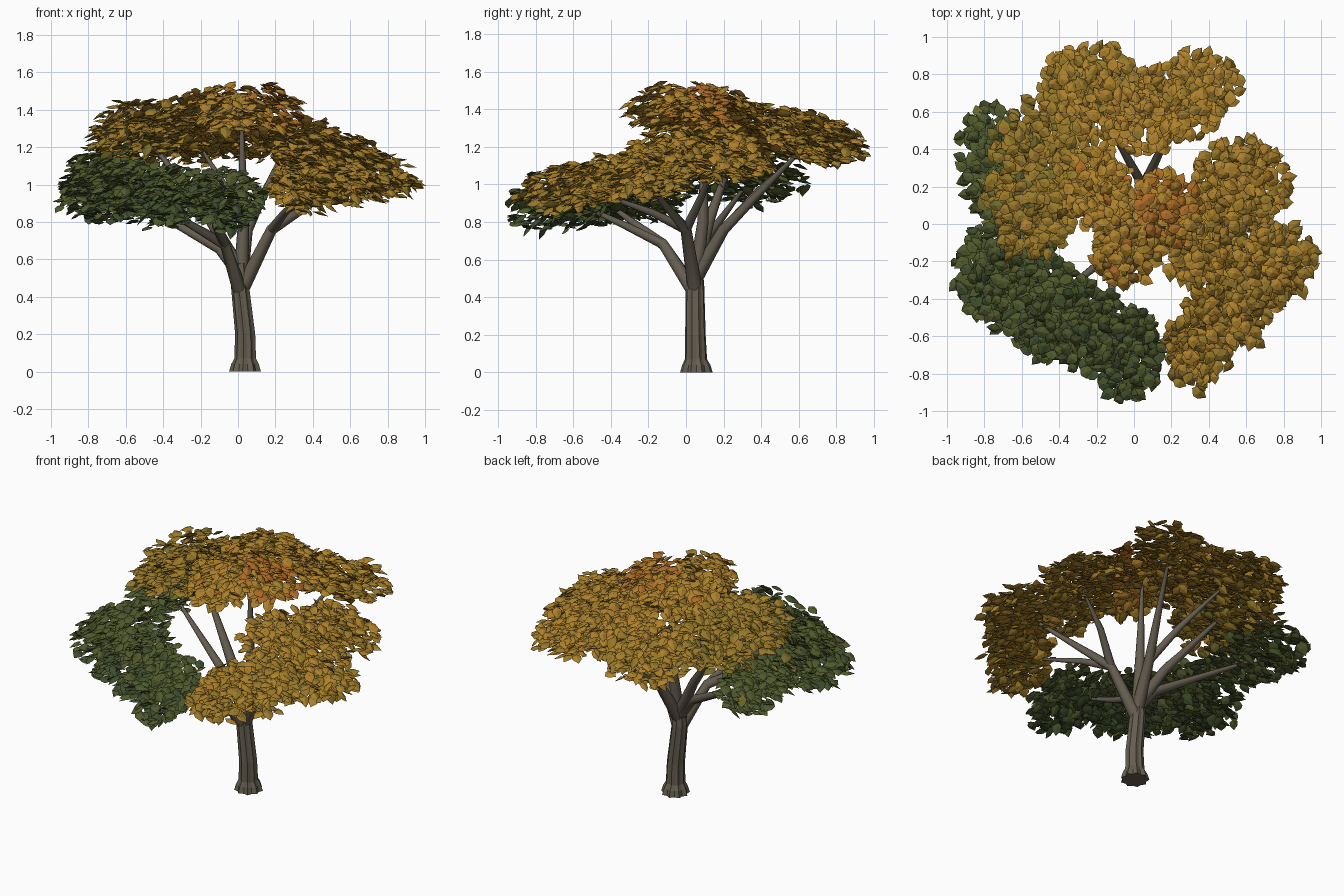
import bpy, bmesh, math, random
from mathutils import Vector, Matrix

if "Cube" in bpy.data.objects:
    bpy.data.objects.remove(bpy.data.objects["Cube"])

random.seed(7)


def material(name, rgb):
    m = bpy.data.materials.new(name)
    m.diffuse_color = (*rgb, 1)
    m.use_nodes = True
    m.node_tree.nodes["Principled BSDF"].inputs["Base Color"].default_value = m.diffuse_color
    return m


def finish(bm, name, mats):
    me = bpy.data.meshes.new(name)
    bm.to_mesh(me)
    bm.free()
    for m in mats:
        me.materials.append(m)
    ob = bpy.data.objects.new(name, me)
    bpy.context.collection.objects.link(ob)
    return ob


bark = material("bark", (0.13, 0.11, 0.08))
# Leaf colours from dark green through gold to orange
palette = [material("leaf_%d" % i, c) for i, c in enumerate([
    (0.05, 0.075, 0.025), (0.08, 0.10, 0.025), (0.18, 0.15, 0.025),
    (0.32, 0.19, 0.022), (0.42, 0.22, 0.025), (0.42, 0.15, 0.02)])]


def tube(name, pts, radii, sides=8, ridge=0):
    """Tapered limb through the points; ridge alternates the ring radius."""
    bm = bmesh.new()
    pts = [Vector(p) for p in pts]
    rings = []
    for i, p in enumerate(pts):
        d = (pts[min(i + 1, len(pts) - 1)] - pts[max(i - 1, 0)]).normalized()
        if ridge:
            d = Vector((0, 0, 1))
        u = d.cross(Vector((0, 1, 0.01))).normalized()
        v = d.cross(u)
        ring = []
        for k in range(sides):
            a = math.tau * k / sides
            r = radii[i] * (1 + ridge * (-1) ** k * radii[i] / radii[0])
            ring.append(bm.verts.new(p + r * (math.cos(a) * u + math.sin(a) * v)))
        rings.append(ring)
    for a, b in zip(rings, rings[1:]):
        for k in range(sides):
            n = (k + 1) % sides
            bm.faces.new((a[k], a[n], b[n], b[k]))
    bm.faces.new(rings[0])
    bm.faces.new(rings[-1])
    bmesh.ops.recalc_face_normals(bm, faces=bm.faces)
    for f in bm.faces:
        f.smooth = len(f.verts) == 4 and not ridge
    return finish(bm, name, [bark])


# Trunk with flared, ridged root foot
tube("trunk", [(.04, .055, 0), (.04, .055, .04), (.04, .053, .07),
               (.04, .05, .2), (.012, .048, .46), (.01, .05, .58)],
     [.080, .070, .056, .052, .047, .036], 18, .1)

# Limbs: start height on the trunk axis, or the limb they fork from; knee; tip
knees = {}
for name, start, knee, tip in [
    ("limb_front_left", .42, (-.07, -.12, .68), (-.45, -.42, .90)),
    ("limb_left", .52, (-.10, .07, .66), (-.65, .30, .97)),
    ("limb_right", .43, (.18, .0, .76), (.58, -.22, 1.02)),
    ("limb_top", .50, (.03, .09, .80), (.02, .10, 1.33)),
    ("limb_back", .50, (.05, .20, .76), (.25, .62, 1.19)),
    ("limb_upper_left", .53, (-.14, .12, .80), (-.46, .27, 1.22)),
    ("fork_front", "limb_front_left", (-.12, -.32, .78), (-.10, -.60, .91)),
    ("fork_front_right", "limb_right", (.25, -.18, .85), (.36, -.48, .96)),
    ("fork_right_back", "limb_right", (.33, .08, .93), (.53, .15, 1.10)),
    ("fork_back_left", "limb_back", (-.05, .38, .96), (-.20, .64, 1.20)),
]:
    knees[name] = knee
    fork = isinstance(start, str)
    r = .027 if fork else .04
    tube(name, [knees[start] if fork else (.015, .05, start), knee, tip],
         [r, r * .75, r * .25])


def leaf(bm, pos, size, rot, mat):
    """Thin faceted pointed leaf, ridged above and below."""
    prof = [(-.5, 0, 0), (-.2, .36, 0), (.15, .34, -.03), (.58, 0, -.08),
            (.15, -.34, -.03), (-.2, -.36, 0), (0, 0, .13), (0, 0, -.10)]
    v = [bm.verts.new(pos + rot @ (Vector(p) * size)) for p in prof]
    for i in range(6):
        j = (i + 1) % 6
        for idx in ((j, i, 6), (i, j, 7)):
            bm.faces.new([v[k] for k in idx]).material_index = mat


def cluster(name, x, y, z, rx, ry, turn, tone):
    """Loose drooping cushion of leaves that point away from the trunk."""
    bm = bmesh.new()
    c = Vector((x, y, z))
    radii = (rx, ry, .13 if tone > 3 else .17)
    slope = .1 if tone < 3 or z > 1.3 else .22
    spin = Matrix.Rotation(math.radians(turn), 3, 'Z')
    for _ in range(int(5000 * rx * ry)):
        d = Vector([random.gauss(0, 1) for _ in range(3)]).normalized()
        d *= random.random() ** (1 / 2.6) * random.uniform(.94, 1.12)
        p = c + spin @ Vector([d[i] * radii[i] for i in range(3)])
        p.z -= slope * (p.xy.length - c.xy.length)
        p.x = max(-.96, min(.96, p.x))
        p.y = max(-.94, min(.95, p.y))
        out = math.atan2(p.y, p.x) + random.uniform(-1.3, 1.3)
        rot = (Matrix.Rotation(out, 3, 'Z')
               @ Matrix.Rotation(random.gauss(.2, .28), 3, 'Y')
               @ Matrix.Rotation(random.gauss(0, .28), 3, 'X'))
        t = tone + random.gauss(0, .3) + 1.5 * (p.z - z)
        leaf(bm, p, random.uniform(.068, .092), rot, max(0, min(5, round(t))))
    bmesh.ops.recalc_face_normals(bm, faces=bm.faces)
    finish(bm, name, palette)


# Foliage: centre, plan radii, turn, tone
for spec in [
    ("foliage_top_left", -.20, .18, 1.38, .20, .24, 20, 3.8),
    ("foliage_top_right", .16, .08, 1.41, .18, .20, 0, 4.4),
    ("foliage_top_front", -.04, -.13, 1.41, .18, .19, 0, 3.9),
    ("foliage_back_left", -.24, .70, 1.25, .27, .26, 35, 3.5),
    ("foliage_back_right", .33, .70, 1.24, .24, .21, 30, 3.6),
    ("foliage_back_mid", .06, .60, 1.27, .24, .22, 0, 3.8),
    ("foliage_right_back", .57, .21, 1.15, .26, .25, -10, 3.6),
    ("foliage_right", .69, -.19, 1.06, .27, .25, -20, 3.5),
    ("foliage_right_inner", .37, -.12, 1.15, .20, .24, 0, 3.6),
    ("foliage_front_right", .36, -.62, .99, .18, .28, -15, 3.4),
    ("foliage_front_right_outer", .55, -.46, 1.02, .20, .22, 0, 3.5),
    ("foliage_upper_left", -.52, .24, 1.29, .26, .42, -8, 2.9),
    ("foliage_left", -.72, .30, 1.06, .21, .34, 12, 1.0),
    ("foliage_front_left", -.65, -.28, .97, .31, .29, -25, 0.7),
    ("foliage_front_mid", -.38, -.51, .94, .30, .25, -25, 0.5),
    ("foliage_front", -.06, -.67, .92, .21, .28, 10, 0.6),
]:
    cluster(*spec)
